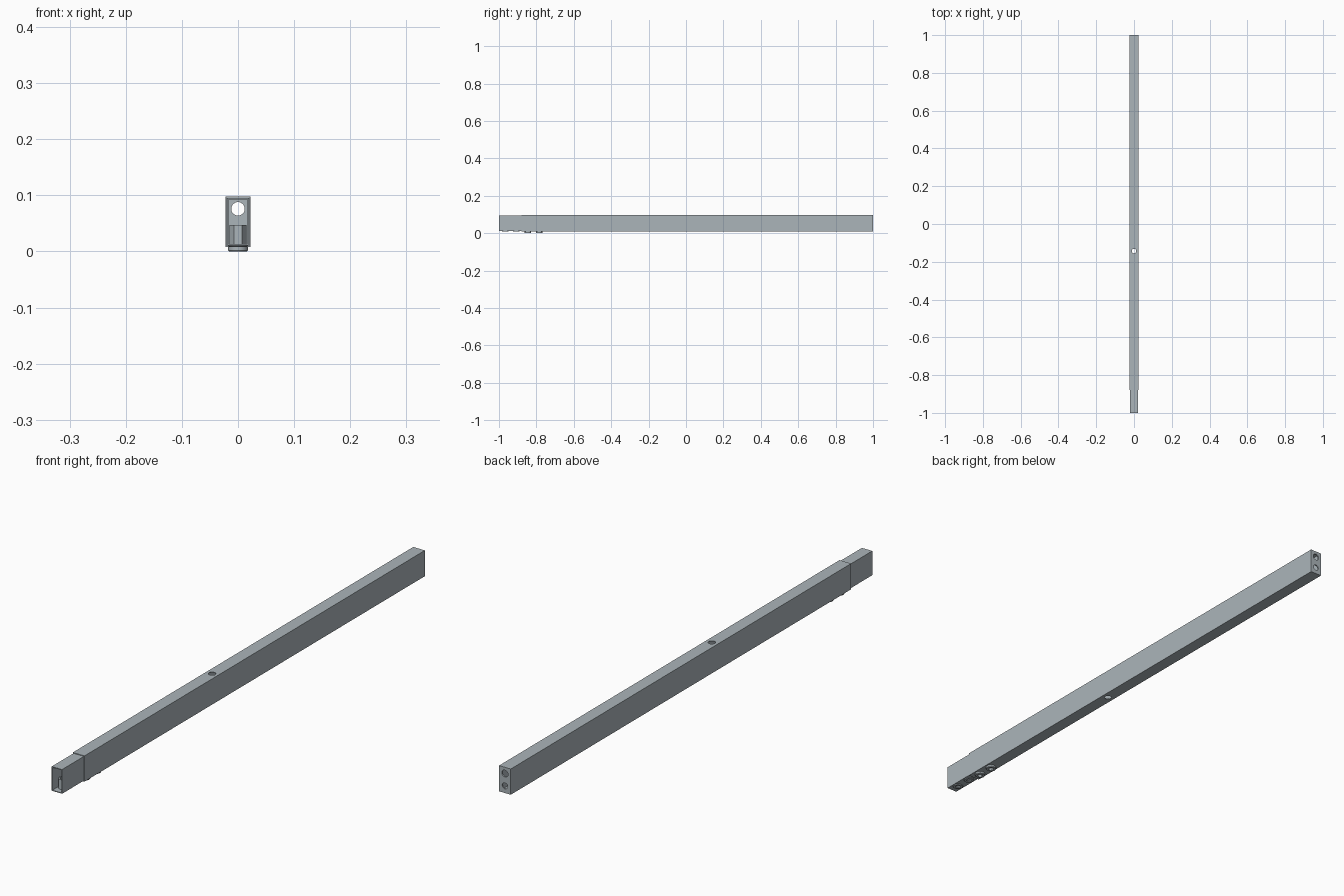
import bpy, bmesh, math
from mathutils import Matrix

if "Cube" in bpy.data.objects:
    bpy.data.objects.remove(bpy.data.objects["Cube"])

steel = bpy.data.materials.new("blue_grey_steel")
steel.diffuse_color = (0.41, 0.46, 0.49, 1)
steel.use_nodes = True
steel.node_tree.nodes["Principled BSDF"].inputs["Base Color"].default_value = steel.diffuse_color


def finish(name, bm):
    bmesh.ops.recalc_face_normals(bm, faces=bm.faces)
    me = bpy.data.meshes.new(name)
    bm.to_mesh(me)
    bm.free()
    me.materials.append(steel)
    ob = bpy.data.objects.new(name, me)
    bpy.context.collection.objects.link(ob)
    return ob


def box(name, x, y0, y1, z0, z1):
    bm = bmesh.new()
    bmesh.ops.create_cube(bm, size=1)
    for v in bm.verts:
        v.co.x *= 2 * x
        v.co.y = y0 if v.co.y < 0 else y1
        v.co.z = z0 if v.co.z < 0 else z1
    return finish(name, bm)


def cylinder(name, r, length, centre, along_y=False, sides=32):
    bm = bmesh.new()
    rot = Matrix.Rotation(math.pi / 2, 4, 'X') if along_y else Matrix()
    bmesh.ops.create_cone(bm, cap_ends=True, segments=sides, radius1=r, radius2=r,
                          depth=length, matrix=Matrix.Translation(centre) @ rot)
    return finish(name, bm)


def cut(ob, cutters):
    for c in cutters:
        m = ob.modifiers.new("cut", 'BOOLEAN')
        m.operation = 'DIFFERENCE'
        m.solver = 'EXACT'
        m.object = c
        c.hide_render = True
        c.hide_set(True)


def ring(name, profile, y, sides):
    # lathe of a closed (radius, z) profile
    bm = bmesh.new()
    n = len(profile)
    rows = []
    for i in range(sides):
        a = 2 * math.pi * i / sides
        rows.append([bm.verts.new((r * math.cos(a), y + r * math.sin(a), z))
                     for r, z in profile])
    for i in range(sides):
        p, q = rows[i], rows[(i + 1) % sides]
        for j in range(n):
            k = (j + 1) % n
            bm.faces.new((p[j], p[k], q[k], q[j]))
    return finish(name, bm)


# Layout: insert centre, and underside of its flange
INSERTS = [(-0.967, 0.008), (-0.907, 0.008), (-0.845, 0.0), (-0.785, 0.0)]
TOP_HOLE_Y = -0.143

# Outer rectangular tube, closed at the back end
outer = box("outer_tube", 0.0225, -0.88, 1.0, 0.008, 0.098)
outer_bore = box("outer_bore_cutter", 0.0203, -0.9, 0.995, 0.0105, 0.0957)

# Narrower sleeve sliding out of the front
sleeve = box("inner_sleeve", 0.02, -1.0, -0.74, 0.0107, 0.0955)
sleeve_bore = box("sleeve_bore_cutter", 0.0172, -1.1, -0.7, 0.0135, 0.0927)

# Vertical through-hole and the two holes in the back end
vertical = cylinder("vertical_hole_cutter", 0.012, 0.3, (0, TOP_HOLE_Y, 0.05))
end_holes = [cylinder("end_hole_cutter", r, 0.06, (0, 1.0, z), True)
             for r, z in ((0.012, 0.076), (0.0105, 0.033))]
insert_holes = [cylinder("insert_hole_cutter", 0.0145, 0.04, (0, y, 0.01))
                for y, _ in INSERTS]

cut(outer, [outer_bore, vertical] + end_holes + insert_holes[2:])
cut(sleeve, [sleeve_bore] + insert_holes)

# Threaded inserts: hexagonal body above a flat round flange
for y, z in INSERTS:
    ring("insert_body", [(0.009, z + 0.004), (0.015, z + 0.004),
                         (0.015, 0.047), (0.009, 0.047)], y, 6)
    top = 0.008 if z == 0 else 0.0107
    flange = ring("insert_flange", [(0.0085, z), (0.016, z), (0.0175, z + 0.002),
                                    (0.0175, top), (0.0085, top)], y, 32)
    flange.data.shade_smooth()
    flange.data.set_sharp_from_angle(angle=math.radians(30))
